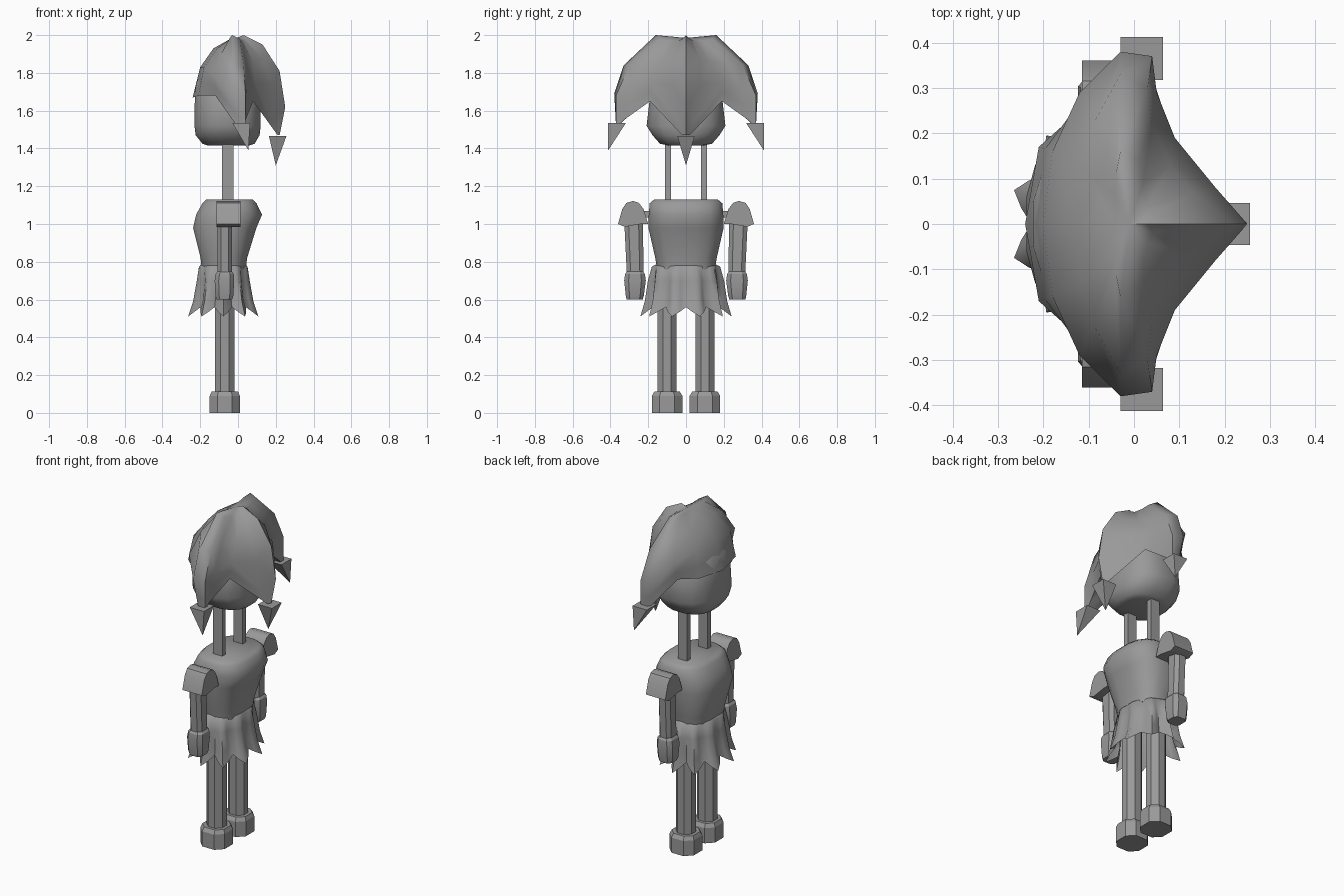
import bpy, bmesh, math
from mathutils import Vector

cube = bpy.data.objects.get("Cube")
if cube:
    bpy.data.objects.remove(cube)

grey = bpy.data.materials.new("plain grey")
grey.use_nodes = True
tone = (0.32, 0.32, 0.32, 1)
grey.diffuse_color = tone
grey.node_tree.nodes["Principled BSDF"].inputs["Base Color"].default_value = tone


def finish(name, bm, angle=40, subdivide=0):
    bmesh.ops.remove_doubles(bm, verts=bm.verts, dist=0.0005)
    bmesh.ops.recalc_face_normals(bm, faces=bm.faces)
    mesh = bpy.data.meshes.new(name)
    bm.to_mesh(mesh)
    bm.free()
    ob = bpy.data.objects.new(name, mesh)
    bpy.context.collection.objects.link(ob)
    mesh.materials.append(grey)
    bpy.ops.object.select_all(action="DESELECT")
    ob.select_set(True)
    bpy.context.view_layer.objects.active = ob
    if subdivide:
        mod = ob.modifiers.new("smooth", "SUBSURF")
        mod.levels = mod.render_levels = subdivide
    bpy.ops.object.shade_smooth_by_angle(angle=math.radians(angle))
    return ob


def skin(bm, rows, closed=True):
    """Join rows of points into quads."""
    rows = [[bm.verts.new(p) for p in row] for row in rows]
    n = len(rows[0])
    for low, high in zip(rows, rows[1:]):
        for i in range(n if closed else n - 1):
            j = (i + 1) % n
            bm.faces.new((low[i], low[j], high[j], high[i]))
    return rows


def ring(z, x, y, rx, ry, sides, power=1.0):
    pts = []
    for i in range(sides):
        a = 2 * math.pi * (i + 0.5) / sides
        c, s = math.cos(a), math.sin(a)
        pts.append((x + rx * math.copysign(abs(c) ** power, c),
                    y + ry * math.copysign(abs(s) ** power, s), z))
    return pts


def loft(name, sections, sides=8, power=1.0, angle=40):
    """Capped stack of rounded rings: (z, x, y, radius x, radius y)."""
    bm = bmesh.new()
    rows = skin(bm, [ring(*s, sides, power) for s in sections])
    bm.faces.new(rows[0])
    bm.faces.new(rows[-1])
    return finish(name, bm, angle)


def box(name, x, y, z):
    bm = bmesh.new()
    skin_rows = skin(bm, [[(x[0], y[0], h), (x[1], y[0], h), (x[1], y[1], h), (x[0], y[1], h)] for h in z])
    bm.faces.new(skin_rows[0])
    bm.faces.new(skin_rows[-1])
    return finish(name, bm, 20)


def spike(name, base, tip, half):
    """Square pyramid with its base level."""
    bm = bmesh.new()
    b = Vector(base)
    corners = [bm.verts.new(b + Vector((sx * half, sy * half, 0)))
               for sx, sy in ((-1, -1), (1, -1), (1, 1), (-1, 1))]
    point = bm.verts.new(tip)
    bm.faces.new(corners)
    for i in range(4):
        bm.faces.new((corners[i], corners[(i + 1) % 4], point))
    return finish(name, bm, 10)


# Head
loft("head", [(1.415, -.05, 0, .11, .09), (1.425, -.05, 0, .14, .14), (1.47, -.055, 0, .172, .18),
              (1.52, -.055, 0, .178, .212), (1.62, -.055, 0, .178, .2), (1.75, -.055, 0, .17, .185),
              (1.84, -.05, 0, .1, .12)], 16, .8, 50)

# Hat: columns from crown to brim, in hundredths, for one half
columns = [
    [(-4, 0, 198), (-13, 0, 193), (-20, 0, 183), (-24, 0, 167)],      # back
    [(-4, 6, 198), (-11, 12, 193), (-18, 16, 183), (-21, 17, 168)],
    [(-4, 11, 199), (-9, 22, 190), (-12, 29, 178), (-12, 25, 168)],   # side point
    [(-3, 16, 200), (-3, 33, 184), (-3, 38, 169), (0, 37, 151)],
    [(1, 14, 198), (3, 30, 184), (4, 37, 168), (4, 37, 151)],
    [(2, 9, 197), (4, 22, 185), (5, 29, 172), (4, 33, 155)],
    [(3, 4, 197), (8, 13, 186), (9, 19, 175), (8, 19, 165)],          # valley
    [(4, 2, 198), (13, 7, 188), (18, 8, 174), (18, 4, 154)],          # front point
    [(3, 0, 200), (13, 0, 195), (22, 0, 181), (25, 0, 162), (22, 0, 147)],
]
columns[-2].append((21, 2, 147))
bm = bmesh.new()
half = []
for col in columns:
    pts = [Vector(p) / 100 for p in col]
    if len(pts) == 4:
        pts.append(pts[3].copy())
        pts[3] = pts[2].lerp(pts[4], .55)
    d = Vector((pts[-1].x + .05, pts[-1].y, 0)).normalized()
    pts.append(Vector((-.05 + d.x * .15, d.y * .17, 1.7)))            # lining
    half.append([Vector((-.01, 0, 1.985))] + pts)
for sign in (1, -1):
    skin(bm, [[Vector((p.x, p.y * sign, p.z)) for p in col] for col in half], closed=False)
bmesh.ops.dissolve_degenerate(bm, edges=bm.edges, dist=.0004)
finish("hat", bm, 60)

# Hat tips
spike("front_hat_tip", (.21, 0, 1.465), (.2, 0, 1.31), .046)
for side, s in (("left", 1), ("right", -1)):
    spike(side + "_hat_tip", (.017, s * .365, 1.535), (.055, s * .412, 1.39), .047)

# Torso
loft("torso", [(.76, -.075, 0, .118, .155), (.82, -.075, 0, .125, .165), (.98, -.07, 0, .17, .202),
               (1.05, -.047, 0, .177, .2), (1.11, -.045, 0, .145, .195), (1.13, -.045, 0, .125, .17)], 16, .75, 50)

# Pleated skirt, open at the hem
bm = bmesh.new()
rows = []
for z, rx, ry, fold, dip in ((.79, .11, .15, 0, 0), (.775, .13, .175, .03, 0), (.7, .135, .185, .09, 0),
                             (.6, .15, .195, .12, .01), (.535, .172, .212, .14, .025)):
    row = []
    for i in range(40):
        a = 2 * math.pi * i / 40
        wave = math.cos(10 * a - math.pi)
        k = 1 + fold * wave
        row.append((-.078 + rx * k * math.cos(a), ry * k * math.sin(a), z - dip * wave))
    rows.append(row)
skin(bm, rows)
finish("skirt", bm, 60)

# Limbs, neck posts and shoulders
for side, s in (("left", 1), ("right", -1)):
    def span(a, b):
        return sorted((s * a, s * b))

    box(side + "_neck_post", (-.085, -.025), span(.08, .112), (1.1, 1.44))
    box(side + "_shoulder_pin", (-.065, -.03), span(.17, .24), (1.035, 1.07))
    leg_y = s * .1
    loft(side + "_leg", [(.09, -.07, leg_y, .057, .055), (.74, -.07, leg_y, .057, .055)], 8, 1, 20)
    loft(side + "_foot", [(0, -.07, leg_y, .085, .086), (.09, -.07, leg_y, .085, .086),
                          (.112, -.07, leg_y, .075, .072)], 8, .8, 20)
    loft(side + "_arm", [(.72, -.07, s * .268, .04, .047), (1.02, -.07, s * .278, .04, .052)], 8, .7, 20)
    loft(side + "_hand", [(.6, -.072, s * .272, .043, .045), (.62, -.072, s * .271, .05, .05),
                          (.7, -.072, s * .27, .054, .06), (.735, -.07, s * .27, .05, .055),
                          (.748, -.07, s * .27, .04, .045)], 8, .6, 20)
    # Shoulder cap: rounded profile pushed along x
    profile = [(.2, 1.0), (.225, 1.08), (.25, 1.112), (.28, 1.122), (.315, 1.112),
               (.337, 1.08), (.36, 1.0), (.325, .985), (.24, 1.0)]
    bm = bmesh.new()
    rows = skin(bm, [[(x, s * y, z) for y, z in profile] for x in (-.115, .013)])
    bm.faces.new(rows[0])
    bm.faces.new(rows[1])
    finish(side + "_shoulder_cap", bm, 35)
